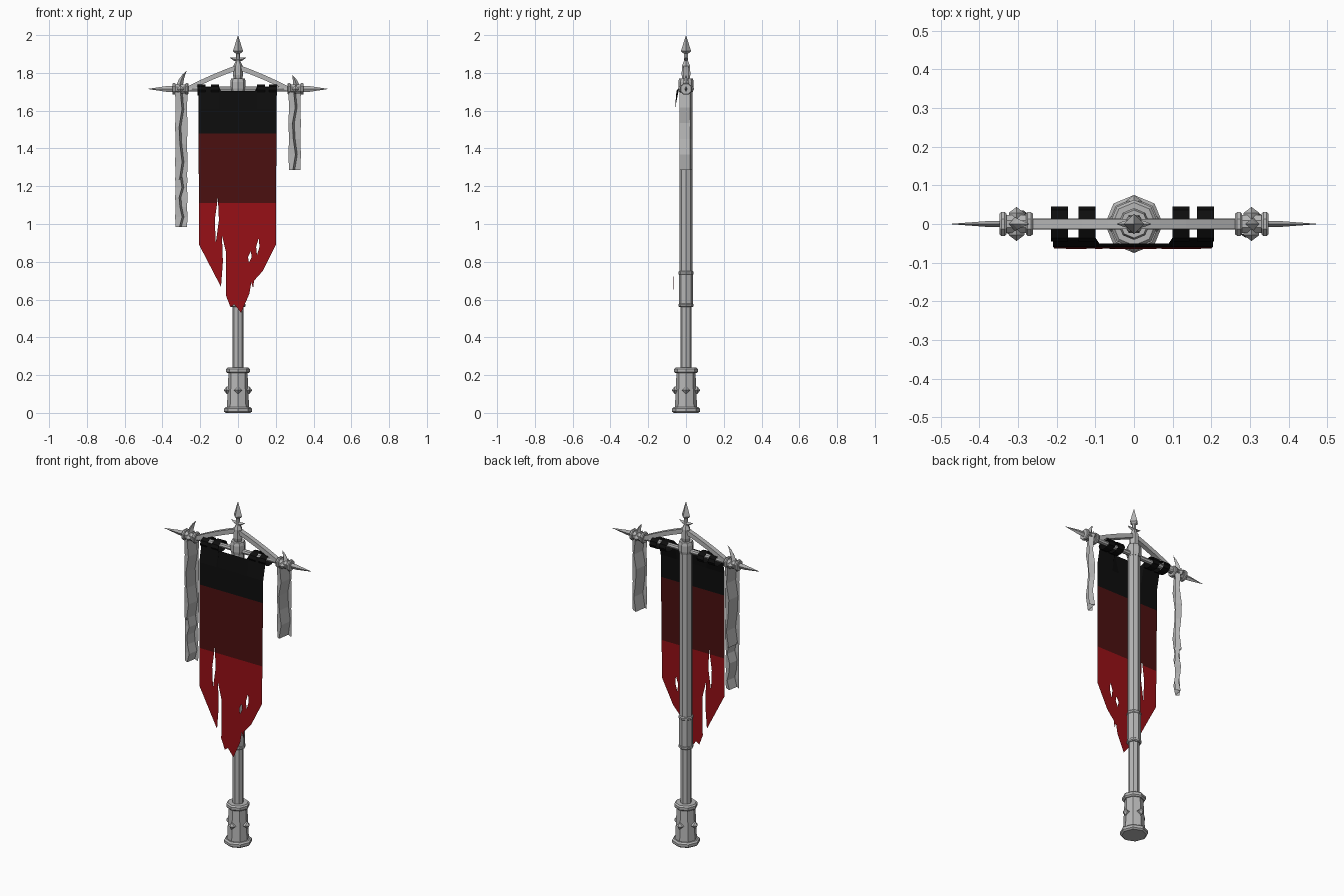
import bpy, bmesh, math
from mathutils import Vector

if "Cube" in bpy.data.objects:
    bpy.data.objects.remove(bpy.data.objects["Cube"], do_unlink=True)

UP = Vector((0, 0, 1))
RIGHT_TO_LEFT = Vector((1, 0, 0))
FRONT_TO_BACK = Vector((0, 1, 0))


def make_material(name, red, green, blue):
    material = bpy.data.materials.new(name)
    material.use_nodes = True
    colour = (red, green, blue, 1)
    material.diffuse_color = colour
    material.node_tree.nodes["Principled BSDF"].inputs["Base Color"].default_value = colour
    return material


METAL = make_material("grey metal", 0.47, 0.47, 0.47)
BLACK = make_material("black cloth", 0.004, 0.004, 0.004)
MAROON = make_material("dark red cloth", 0.07, 0.005, 0.005)
RED = make_material("red cloth", 0.31, 0.005, 0.008)


def finish(name, bm, *materials):
    mesh = bpy.data.meshes.new(name)
    bm.to_mesh(mesh)
    bm.free()
    for material in materials:
        mesh.materials.append(material)
    bpy.context.collection.objects.link(bpy.data.objects.new(name, mesh))


def turned(name, base, direction, profile, sides=8, spin=0, stretch=1,
           bend=None, material=METAL, closed=True):
    """Polygon rings given as (distance, radius) from base along a direction."""
    bm = bmesh.new()
    frame = direction.to_track_quat("Z", "Y")
    previous = None
    for distance, radius in profile:
        ring = []
        for side in range(sides):
            angle = math.tau * side / sides + spin
            local = Vector((radius * stretch * math.cos(angle),
                            radius * math.sin(angle), distance))
            point = Vector(base) + frame @ local
            if bend:
                point += bend(distance)
            ring.append(bm.verts.new(point))
        if previous:
            for i in range(sides):
                j = (i + 1) % sides
                bm.faces.new((previous[i], previous[j], ring[j], ring[i]))
        elif closed:
            bm.faces.new(ring)
        previous = ring
    if closed:
        bm.faces.new(previous)
    bmesh.ops.remove_doubles(bm, verts=bm.verts, dist=0.0002)
    bmesh.ops.recalc_face_normals(bm, faces=bm.faces)
    finish(name, bm, material)


def rim(name, base, direction, radius, height, spin=0):
    """Flat ring with bevelled edges."""
    inner, edge = radius * 0.88, height / 4
    turned(name, base, direction, [(0, inner), (edge, radius),
                                   (height - edge, radius), (height, inner)], spin=spin)


def stud(name, base, direction):
    turned(name, base, direction, [(0, 0.02), (0.015, 0.02), (0.03, 0)], sides=4)


def height(z):
    return UP * z


# Pole with its sleeve, foot and cap
turned("lower_pole", height(0.2), UP, [(0, 0.03), (0.4, 0.03)])
turned("pole_sleeve", height(0.57), UP, [(0, 0.038), (0.17, 0.038)])
turned("upper_pole", height(0.7), UP, [(0, 0.034), (1, 0.034)])
for z in (0.56, 0.73):
    rim("sleeve_rim", height(z), UP, 0.041, 0.02)
turned("pole_foot", height(0), UP, [(0, 0.06), (0.22, 0.05)])
rim("foot_lower_rim", height(0), UP, 0.075, 0.03)
rim("foot_upper_rim", height(0.21), UP, 0.063, 0.03)
rim("pole_cap", height(1.7), UP, 0.041, 0.07)
for axis in (RIGHT_TO_LEFT, FRONT_TO_BACK):
    for sign in (-1, 1):
        stud("foot_stud", height(0.12) + axis * sign * 0.045, axis * sign)

# Finial hub, neck and spear point
turned("finial_hub", height(1.76), UP, [(0, 0.02), (0.03, 0.027), (0.08, 0.024), (0.1, 0.014)],
       sides=6)
turned("finial_neck", height(1.85), UP, [(0, 0.014), (0.06, 0.01)], sides=6)
turned("spear_point", height(1.9), UP, [(0, 0.01), (0.015, 0.027), (0.05, 0.016), (0.1, 0)],
       sides=4)

# Crossbar and the fittings repeated on each side
BAR = 1.715
STEPS = range(5)
turned("crossbar", (-0.3, 0, BAR), RIGHT_TO_LEFT, [(0, 0.014), (0.6, 0.014)])
for side, sign, horn in (("left", 1, 0.075), ("right", -1, 0.1)):
    outward = RIGHT_TO_LEFT * sign

    def along(distance):
        return outward * distance + height(BAR)

    turned("guard_" + side, height(1.87), outward, [(0, 0.012), (0.025, 0.008), (0.046, 0)],
           sides=4, bend=lambda t: UP * t * t * 6)
    turned("brace_" + side, height(1.83), outward, [(i * 0.067, 0.019) for i in STEPS],
           sides=4, spin=math.pi / 4, bend=lambda t: -UP * t * (0.35 + 0.3 * t))
    turned("horn_" + side, along(0.31), UP,
           [(horn * i / 4, 0.018 * (1 - (i / 4) ** 2)) for i in STEPS],
           sides=4, bend=lambda t: -outward * t * t * 4)
    turned("end_spike_" + side, along(0.34), outward, [(0, 0.017), (0.04, 0.015), (0.14, 0)],
           sides=4, stretch=0.5)
    turned("collar_" + side, along(0.27), outward, [(0, 0.025), (0.07, 0.025)],
           spin=math.pi / 8)
    for distance in (0.262, 0.33):
        rim("collar_rim_" + side, along(distance), outward, 0.033, 0.018, math.pi / 8)
    for facing in (FRONT_TO_BACK, -FRONT_TO_BACK):
        stud("collar_stud_" + side, along(0.304) + facing * 0.014, facing)


# Hanging ribbons, folded around a crooked centre crease
def ribbon(name, x, top, bottom, depth):
    bm = bmesh.new()
    previous = None
    for i in range(6):
        z = top + (bottom - top) * i / 5
        crease = 0.009 * math.sin(2 * i)
        half = 0.033 - 0.003 * (i % 2)
        section = ((-half, -depth * 0.6), (crease - 0.005, -depth),
                   (crease + 0.005, depth), (half, depth * 0.6))
        ring = [bm.verts.new((x + across, y, z)) for across, y in section]
        if previous:
            for j in range(3):
                bm.faces.new((previous[j], ring[j], ring[j + 1], previous[j + 1]))
        previous = ring
    finish(name, bm, METAL)


ribbon("left_ribbon", 0.3, 1.7, 1.285, 0.035)
ribbon("right_ribbon_upper", -0.3, 1.7, 1.235, 0.035)
ribbon("right_ribbon_lower", -0.3, 1.245, 0.985, 0.028)

# Cloth loops around the crossbar
for x in (-0.215, -0.144, 0.1, 0.163):
    turned("cloth_loop", (x, 0, BAR - 0.006), RIGHT_TO_LEFT, [(0, 0.03), (0.044, 0.03)],
           sides=10, stretch=1.5, material=BLACK, closed=False)


# Banner: torn hem and slits, filled, then cut into colour bands
def slit(x, z, half_width, half_height):
    lean = half_width / 2
    return [(x + lean, z + half_height), (x + half_width, z),
            (x - lean, z - half_height), (x - half_width, z)]


TOP = [(-0.21, 1.725), (-0.1, 1.725), (-0.09, 1.705),
       (0.09, 1.705), (0.1, 1.725), (0.205, 1.725)]
HEM = [(0.2, 0.89), (0.13, 0.75), (0.085, 0.7), (0.08, 0.66), (0.07, 0.69), (0.06, 0.63),
       (0.016, 0.53), (-0.02, 0.575), (-0.04, 0.56), (-0.063, 0.62), (-0.063, 0.85),
       (-0.085, 0.94), (-0.08, 0.8), (-0.09, 0.667), (-0.206, 0.89)]
SLITS = [slit(-0.112, 1.02, 0.011, 0.12), slit(0.105, 0.88, 0.009, 0.045),
         slit(0.063, 0.825, 0.01, 0.03)]
BANDS = (1.48, 1.11)

bm = bmesh.new()
for loop in [TOP + HEM] + SLITS:
    corners = [bm.verts.new((x, 0, z)) for x, z in loop]
    for start, end in zip(corners, corners[1:] + corners[:1]):
        bm.edges.new((start, end))
bmesh.ops.triangle_fill(bm, edges=bm.edges[:], use_beauty=True, normal=-FRONT_TO_BACK)


def cut(point, normal):
    bmesh.ops.bisect_plane(bm, geom=bm.verts[:] + bm.edges[:] + bm.faces[:],
                           plane_co=point, plane_no=normal, dist=0.00001)


FOLD = 1.61
for z in BANDS + (FOLD,):
    cut(height(z), UP)
for x in (-0.1, 0.1):
    cut(RIGHT_TO_LEFT * x, RIGHT_TO_LEFT)
for face in bm.faces:
    face.material_index = sum(face.calc_center_median().z < edge for edge in BANDS)
    if face.normal.y > 0:
        face.normal_flip()
# The top folds back to the loops and the hem swings slightly forward
for vert in bm.verts:
    x, z = vert.co.x, vert.co.z
    reach = 0.2 if abs(x) > 0.095 else 0.08
    vert.co.y = -0.065 + 0.007 * max(0, z - 0.7) + reach * max(0, z - FOLD)
finish("banner", bm, BLACK, MAROON, RED)
